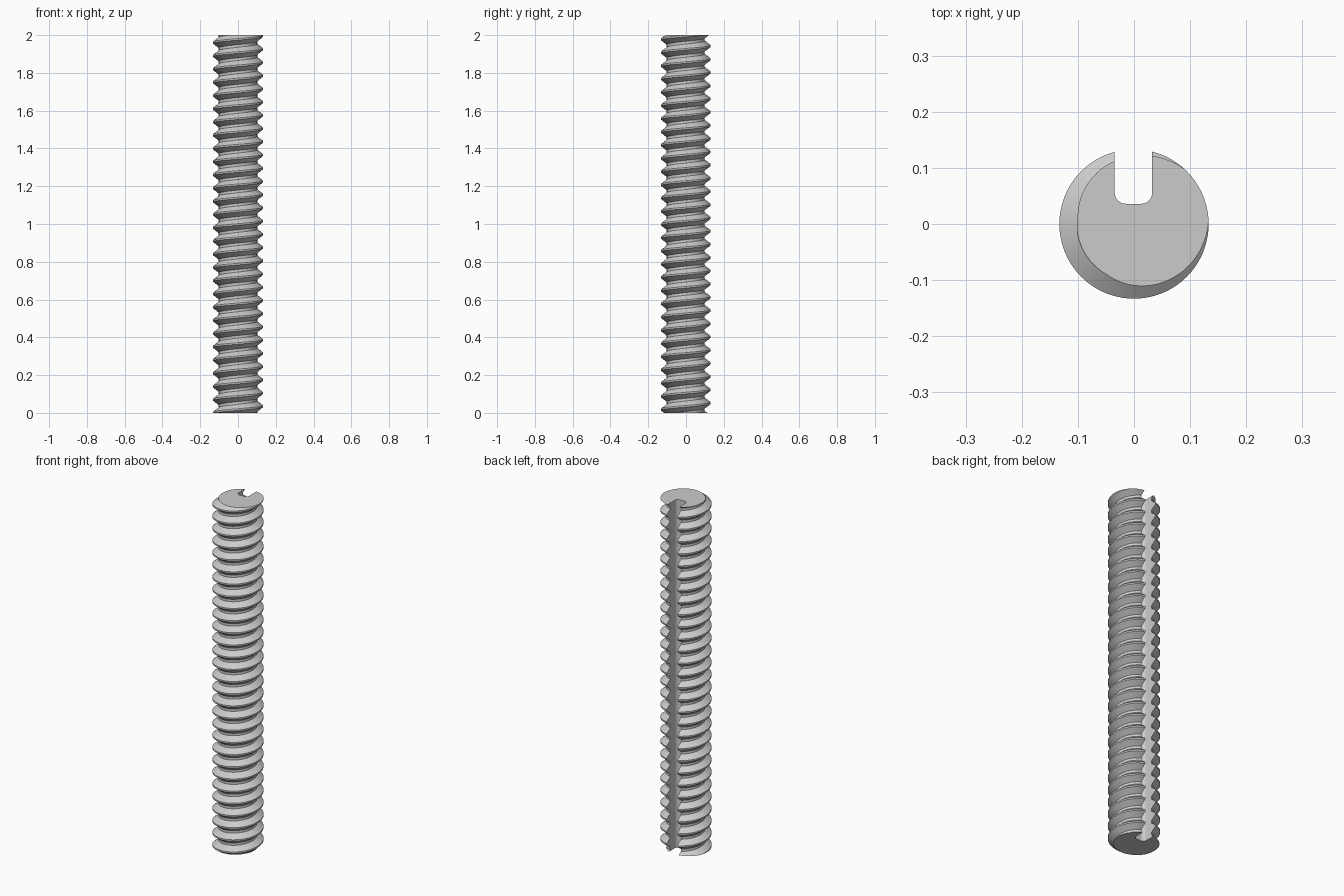
import bpy, bmesh, math
from mathutils import Vector

if "Cube" in bpy.data.objects:
    bpy.data.objects.remove(bpy.data.objects["Cube"])

HEIGHT, PITCH = 2.0, 0.07
CREST, ROOT = 0.133, 0.102
STEPS = 128
START = 25 / 360          # turn at which a crest meets the top face

steel = bpy.data.materials.new("light grey steel")
steel.use_nodes = True
steel.diffuse_color = (0.6, 0.6, 0.6, 1)
steel.node_tree.nodes["Principled BSDF"].inputs["Base Color"].default_value = (0.6, 0.6, 0.6, 1)


def make_object(name, bm):
    bmesh.ops.recalc_face_normals(bm, faces=bm.faces[:])
    mesh = bpy.data.meshes.new(name)
    bm.to_mesh(mesh)
    bm.free()
    mesh.materials.append(steel)
    obj = bpy.data.objects.new(name, mesh)
    bpy.context.collection.objects.link(obj)
    return obj


# Thread: trapezoid tooth profile swept along a right-handed helix
tooth = [(-0.06, CREST), (0.06, CREST), (0.40, ROOT), (0.60, ROOT)]
turns = int(HEIGHT / PITCH) + 4
chain = [((n + t) * PITCH, r) for n in range(-2, turns) for t, r in tooth]
phase = HEIGHT % PITCH - START * PITCH

bm = bmesh.new()
columns = []
for j in range(STEPS + 1):
    a = math.tau * j / STEPS
    lift = phase + PITCH * j / STEPS
    columns.append([bm.verts.new((r * math.cos(a), r * math.sin(a), z + lift))
                    for z, r in chain])
for left, right in zip(columns, columns[1:]):
    for k in range(len(chain) - 1):
        bm.faces.new((left[k], right[k], right[k + 1], left[k + 1]))
bmesh.ops.remove_doubles(bm, verts=bm.verts[:], dist=1e-5)

# Flat ends
for z, up in ((0, -1), (HEIGHT, 1)):
    bmesh.ops.bisect_plane(bm, geom=bm.verts[:] + bm.edges[:] + bm.faces[:], dist=1e-6,
                           plane_co=(0, 0, z), plane_no=(0, 0, up), clear_outer=True)
    rim = [e for e in bm.edges if e.is_boundary and all(abs(v.co.z - z) < 1e-4 for v in e.verts)]
    bmesh.ops.contextual_create(bm, geom=rim)
rod = make_object("threaded_rod", bm)

# Keyway cutter: a block with two rounded inner corners
bm = bmesh.new()
bmesh.ops.create_cube(bm, size=1)
for v in bm.verts:
    v.co = Vector((v.co.x * 0.067 - 0.001, 0.136 + v.co.y * 0.2, 1 + v.co.z * 2.4))
inner = [e for e in bm.edges if all(v.co.y < 0.1 for v in e.verts)
         and abs(e.verts[0].co.z - e.verts[1].co.z) > 1]
bmesh.ops.bevel(bm, geom=inner, offset=0.02, segments=8, profile=0.5, affect='EDGES')
cutter = make_object("keyway_cutter", bm)
cutter.hide_render = True

# Cut the full-length keyway along the back
bpy.context.view_layer.objects.active = rod
rod.select_set(True)
cut = rod.modifiers.new("keyway", 'BOOLEAN')
cut.operation = 'DIFFERENCE'
cut.solver = 'EXACT'
cut.object = cutter
bpy.ops.object.modifier_apply(modifier=cut.name)
bpy.data.objects.remove(cutter)
bpy.ops.object.shade_smooth_by_angle(angle=math.radians(25))
